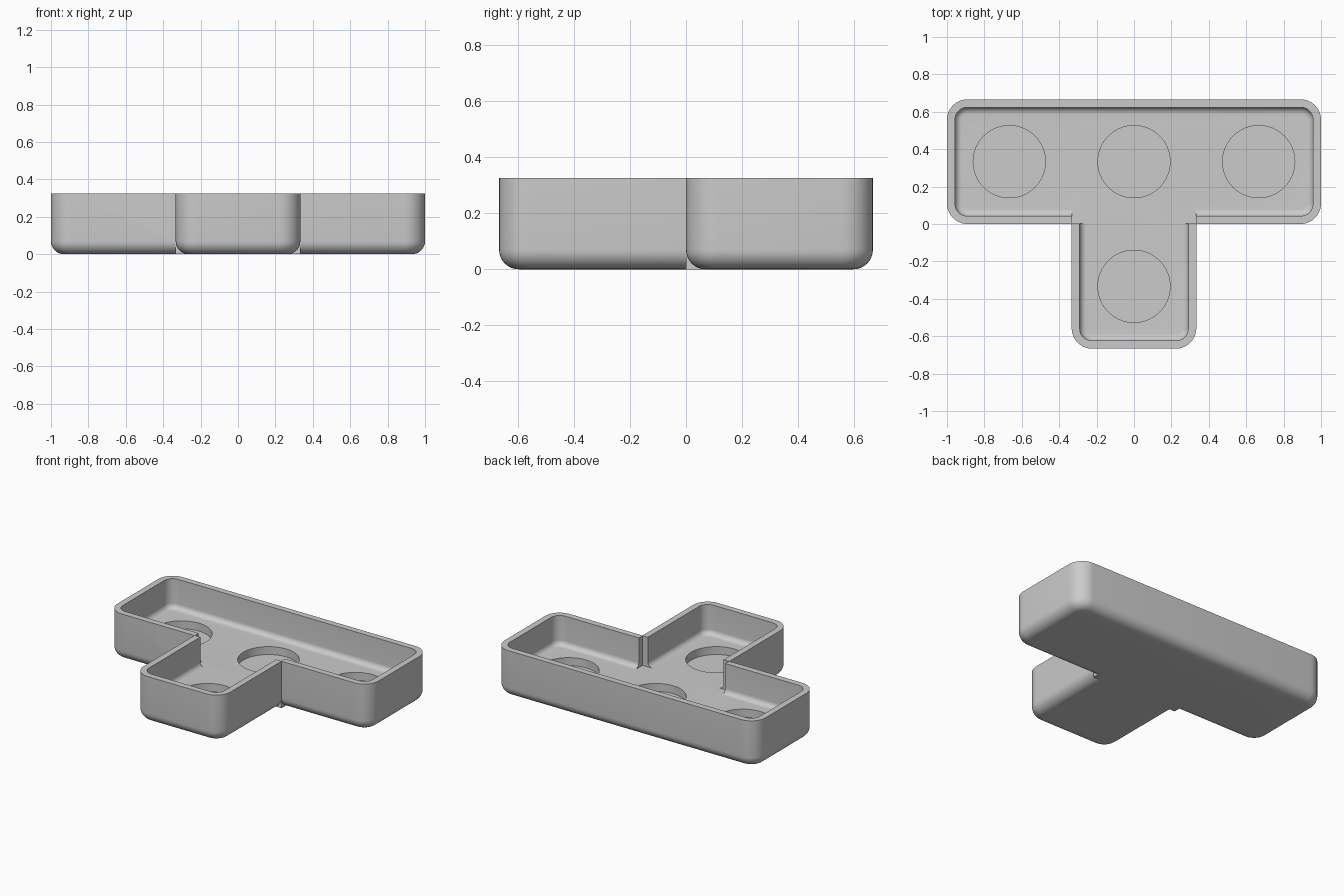
import bpy, bmesh
from mathutils import Vector

if "Cube" in bpy.data.objects:
    bpy.data.objects.remove(bpy.data.objects["Cube"])

H = 0.325          # tray height
FLOOR = 0.12       # cavity floor level
RECESS = 0.065     # bottom of round recesses
C = 1 / 3          # half cell
T = 0.043          # wall thickness


def block(name, x0, x1, y0, y1, z0, z1, corner=0, fillet=0, open_back=False):
    """Box with rounded vertical corners and a filleted bottom edge."""
    bm = bmesh.new()
    bmesh.ops.create_cube(bm, size=1)
    for v in bm.verts:
        v.co = Vector((x1 if v.co.x > 0 else x0,
                       y1 if v.co.y > 0 else y0,
                       z1 if v.co.z > 0 else z0))

    def at_back(e):
        return open_back and all(abs(v.co.y - y1) < 1e-5 for v in e.verts)

    if corner:
        edges = [e for e in bm.edges
                 if abs(e.verts[0].co.z - e.verts[1].co.z) > 1e-4 and not at_back(e)]
        bmesh.ops.bevel(bm, geom=edges, offset=corner, segments=10,
                        profile=0.5, affect='EDGES')
    if fillet:
        edges = [e for e in bm.edges
                 if all(abs(v.co.z - z0) < 1e-5 for v in e.verts) and not at_back(e)]
        bmesh.ops.bevel(bm, geom=edges, offset=fillet, segments=8,
                        profile=0.5, affect='EDGES')
    bmesh.ops.recalc_face_normals(bm, faces=bm.faces)
    mesh = bpy.data.meshes.new(name)
    bm.to_mesh(mesh)
    bm.free()
    ob = bpy.data.objects.new(name, mesh)
    bpy.context.collection.objects.link(ob)
    return ob


def combine(target, tool, operation):
    mod = target.modifiers.new(operation.lower(), 'BOOLEAN')
    mod.operation = operation
    mod.solver = 'EXACT'
    mod.object = tool
    bpy.context.view_layer.objects.active = target
    bpy.ops.object.modifier_apply(modifier=mod.name)
    bpy.data.objects.remove(tool, do_unlink=True)


# Outer shell: long bar, stem, and square-edged joining cell
tray = block("tray", -1, 1, 0, 2 * C, 0, H, 0.11, 0.07)
combine(tray, block("joint", -C, C, 0, 0.4, 0, H), 'UNION')
combine(tray, block("stem", -C, C, -2 * C, 0.02, 0, H, 0.11, 0.07, True), 'UNION')

# Cavity: same three pieces, inset by the wall thickness
top = H + 0.1
combine(tray, block("bar_cavity", -1 + T, 1 - T, T, 2 * C - T, FLOOR, top,
                    0.065, 0.035), 'DIFFERENCE')
combine(tray, block("joint_cavity", -C + 0.002, C - 0.002, 0.002, 0.4,
                    FLOOR, top), 'DIFFERENCE')
combine(tray, block("stem_cavity", -C + T, C - T, -2 * C + T, 0.02, FLOOR, top,
                    0.065, 0.035, True), 'DIFFERENCE')

# Round recesses, one per cell
for x, y in ((-2 * C, C), (0, C), (2 * C, C), (0, -C)):
    bpy.ops.mesh.primitive_cylinder_add(vertices=64, radius=0.193, depth=0.2,
                                        location=(x, y, RECESS + 0.1))
    combine(tray, bpy.context.object, 'DIFFERENCE')

# Smooth fillets, sharp rims
bpy.ops.object.select_all(action='DESELECT')
tray.select_set(True)
bpy.context.view_layer.objects.active = tray
bpy.ops.object.shade_smooth_by_angle(angle=0.6)
